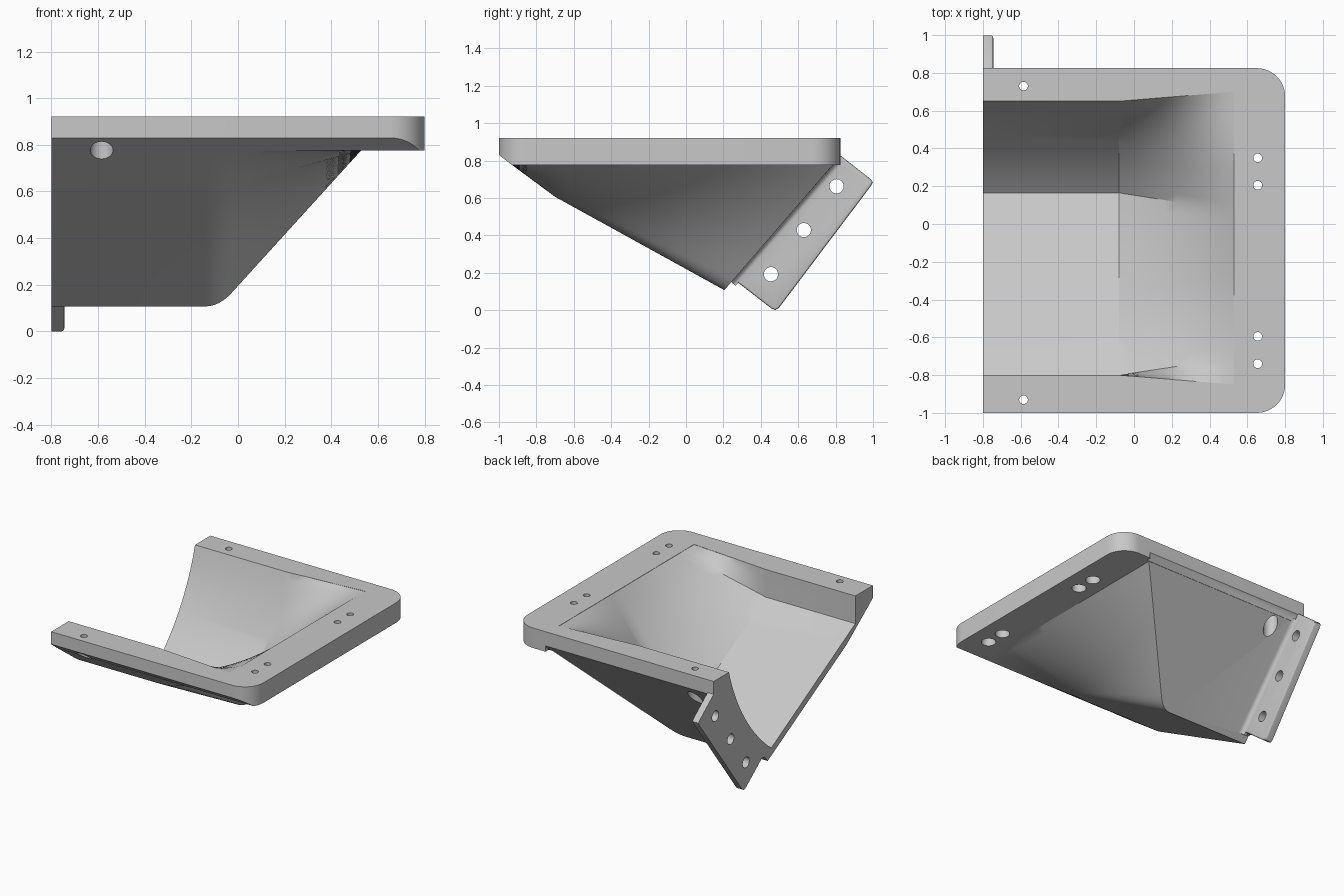
import bpy, bmesh, math

default = bpy.data.objects.get("Cube")
if default:
    bpy.data.objects.remove(default, do_unlink=True)

grey = bpy.data.materials.new("satin_grey")
grey.use_nodes = True
tone = (0.58, 0.58, 0.58, 1)
grey.diffuse_color = tone
grey.node_tree.nodes["Principled BSDF"].inputs["Base Color"].default_value = tone


def finish(name, bm):
    bmesh.ops.recalc_face_normals(bm, faces=bm.faces)
    mesh = bpy.data.meshes.new(name)
    bm.to_mesh(mesh)
    bm.free()
    mesh.materials.append(grey)
    obj = bpy.data.objects.new(name, mesh)
    bpy.context.collection.objects.link(obj)
    return obj


def loft(name, rings, bevel=0):
    """Skin a list of equal closed rings, cap both ends, optionally round the last cap."""
    bm = bmesh.new()
    rows = [[bm.verts.new(p) for p in ring] for ring in rings]
    for a, b in zip(rows, rows[1:]):
        for i in range(len(a)):
            j = (i + 1) % len(a)
            bm.faces.new((a[i], a[j], b[j], b[i]))
    bm.faces.new(rows[0])
    cap = bm.faces.new(rows[-1])
    if bevel:
        bmesh.ops.recalc_face_normals(bm, faces=bm.faces)
        bmesh.ops.bevel(bm, geom=cap.edges[:], offset=bevel, segments=3, profile=0.5,
                        affect="EDGES")
    return finish(name, bm)


def prism_x(name, outline, x0, x1, bevel=0):
    return loft(name, [[(x, y, z) for y, z in outline] for x in (x0, x1)], bevel)


def cylinder(name, radius, start, end, sides=32):
    """Cylinder parallel to z or x, between two points."""
    rings = []
    along_z = start[0] == end[0]
    for p in (start, end):
        row = []
        for k in range(sides):
            a = 2 * math.pi * k / sides
            c, s = radius * math.cos(a), radius * math.sin(a)
            row.append((p[0] + c, p[1] + s, p[2]) if along_z else (p[0], p[1] + c, p[2] + s))
        rings.append(row)
    return loft(name, rings)


def combine(target, other, operation):
    mod = target.modifiers.new(operation.lower(), "BOOLEAN")
    mod.operation = operation
    mod.solver = "EXACT"
    mod.object = other
    other.hide_render = True
    bpy.context.view_layer.objects.active = target
    bpy.ops.object.modifier_apply(modifier=mod.name)
    bpy.data.objects.remove(other, do_unlink=True)


def lerp(a, b, t):
    return tuple(u + (v - u) * t for u, v in zip(a, b))


TOP, UNDER = 0.921, 0.776
OPEN, PAST = -0.8, -0.9        # open end, and overshoot trimmed off later
BEND, LIP = -0.08, 0.53        # where the trough starts rising, and where it ends
TAB_X = -0.745
tip, rim = (0.205, 0.107), (0.8245, 0.82)   # lower and upper edge of the back wall

# Flange plate with two rounded corners
R = 0.15
outline = [(PAST, 0.825), (PAST, -1.0)]
for cy, start in ((-1.0 + R, -90), (0.825 - R, 0)):
    for k in range(13):
        a = math.radians(start + 7.5 * k)
        outline.append((0.8 - R + R * math.cos(a), cy + R * math.sin(a)))
body = loft("chute_body", [[(x, y, z) for x, y in outline] for z in (UNDER, TOP)])

# Slanted undersides along the front and back edges of the flange
combine(body, prism_x("front_chamfer", [(-1.07, 0.885), (-0.895, 0.7475), (-1.07, 0.7)], -1, 1),
        "DIFFERENCE")
slant = [lerp(tip, rim, t) for t in (0.85, 1.1)] + [(0.95, 0.6)]
combine(body, prism_x("back_chamfer", [(y + 0.002, z) for y, z in slant], -1, LIP + 0.02),
        "DIFFERENCE")

# Shell under the flange: straight trough, then a ruled surface rising to the lip
front, kink = (-0.93, UNDER), (-0.7, 0.606)
lip_z = UNDER + 0.002
near = [lerp(front, kink, k / 5) for k in range(5)]
near += [lerp(kink, tip, k / 20) for k in range(21)] + [rim]
far = [(-0.93 + 0.25 * k / 5, lip_z) for k in range(5)]
far += [(-0.68 + 1.467 * k / 20, lip_z) for k in range(21)] + [rim]


def shell_ring(place):
    pts = [place(n, f) for n, f in zip(near, far)]
    x = pts[-1][0]
    return pts + [(x, rim[0], 0.85), (x, front[0], 0.85)]


def rising(t):
    return lambda n, f: (BEND + (LIP - BEND) * t, *lerp(n, f, t))


def rounded_bend(s):
    """Blend from the straight trough into the rising part."""
    def place(n, f):
        a, b, c = (BEND - 0.06, *n), (BEND, *n), rising(0.09)(n, f)
        return lerp(lerp(a, b, s), lerp(b, c, s), s)
    return place


rings = [shell_ring(lambda n, f: (PAST, *n))]
rings += [shell_ring(rounded_bend(k / 6)) for k in range(7)]
rings += [shell_ring(rising(0.09 + 0.91 * k / 10)) for k in range(1, 11)]
combine(body, loft("shell", rings), "UNION")

# Mounting tab along the back wall
tab = [(0.25, 0.22), (0.222, 0.145), (0.245, 0.15), (0.268, 0.152), (0.29, 0.138),
       (0.455, 0.01), (0.477, 0.0), (0.497, 0.012), (0.992, 0.668), (0.999, 0.684),
       (0.988, 0.7), (0.815, 0.835), (0.75, 0.82)]
combine(body, prism_x("mounting_tab", tab, PAST, TAB_X, 0.012), "UNION")

# Concave fillet between the tab and the back wall
span = math.dist(tip, rim)
out = ((rim[1] - tip[1]) / span, (tip[0] - rim[0]) / span)
FR = 0.03
profile = [(TAB_X - 0.02, -0.015), (TAB_X - 0.02, FR)]
for k in range(7):
    a = math.radians(180 + 15 * k)
    profile.append((TAB_X + FR + FR * math.cos(a), FR + FR * math.sin(a)))
profile.append((TAB_X + FR, -0.015))
rings = []
for t in (0.06, 0.96):
    y, z = lerp(tip, rim, t)
    rings.append([(x, y + out[0] * n, z + out[1] * n) for x, n in profile])
combine(body, loft("tab_fillet", rings), "UNION")

# Cavity: front wall, sloping floor and curved back wall, lofted to a straight lip
p0, p1, p2, p3 = (-0.8, TOP), (-0.8, 0.72), (0.165, 0.186), (0.65, TOP)
curve = [lerp(p0, p1, k / 3) for k in range(3)] + [lerp(p1, p2, k / 14) for k in range(14)]
chord = math.dist(p2, p3)
normal = ((p3[1] - p2[1]) / chord, (p2[0] - p3[0]) / chord)
for k in range(17):
    t = k / 16
    base = lerp(p2, p3, t)
    bulge = 0.07 * 4 * t * (1 - t)
    curve.append((base[0] + normal[0] * bulge, base[1] + normal[1] * bulge))
lengths = [0]
for a, b in zip(curve, curve[1:]):
    lengths.append(lengths[-1] + math.dist(a, b))
lip = [(-0.85 + 1.55 * s / lengths[-1], TOP - 0.002) for s in lengths]


def cavity_ring(x, t):
    pts = [lerp(a, b, t) for a, b in zip(curve, lip)]
    pts += [(pts[-1][0], 1.1), (pts[0][0], 1.1)]
    return [(x, y, z) for y, z in pts]


rings = [cavity_ring(-1.0, 0)]
rings += [cavity_ring(BEND + (LIP - BEND) * k / 10, k / 10) for k in range(11)]
combine(body, loft("cavity", rings), "DIFFERENCE")

# Trim the open end flat
combine(body, prism_x("end_trim", [(-2, -1), (2, -1), (2, 2), (-2, 2)], -1.5, OPEN), "DIFFERENCE")

# Counterbored flange holes
holes = [(-0.585, 0.73), (-0.585, -0.93)] + [(0.655, y) for y in (0.35, 0.205, -0.595, -0.74)]
for x, y in holes:
    combine(body, cylinder("bolt_hole", 0.023, (x, y, 0.5), (x, y, 1.0)), "DIFFERENCE")
    combine(body, cylinder("counterbore", 0.049, (x, y, 0.5), (x, y, 0.86)), "DIFFERENCE")

# Tab holes
for y, z in ((0.454, 0.192), (0.63, 0.428), (0.805, 0.662)):
    combine(body, cylinder("tab_hole", 0.038, (-1, y, z), (-0.7, y, z)), "DIFFERENCE")

# Smooth shading with sharp creases kept
bpy.ops.object.select_all(action="DESELECT")
body.select_set(True)
bpy.context.view_layer.objects.active = body
bpy.ops.object.shade_smooth_by_angle(angle=math.radians(25))
